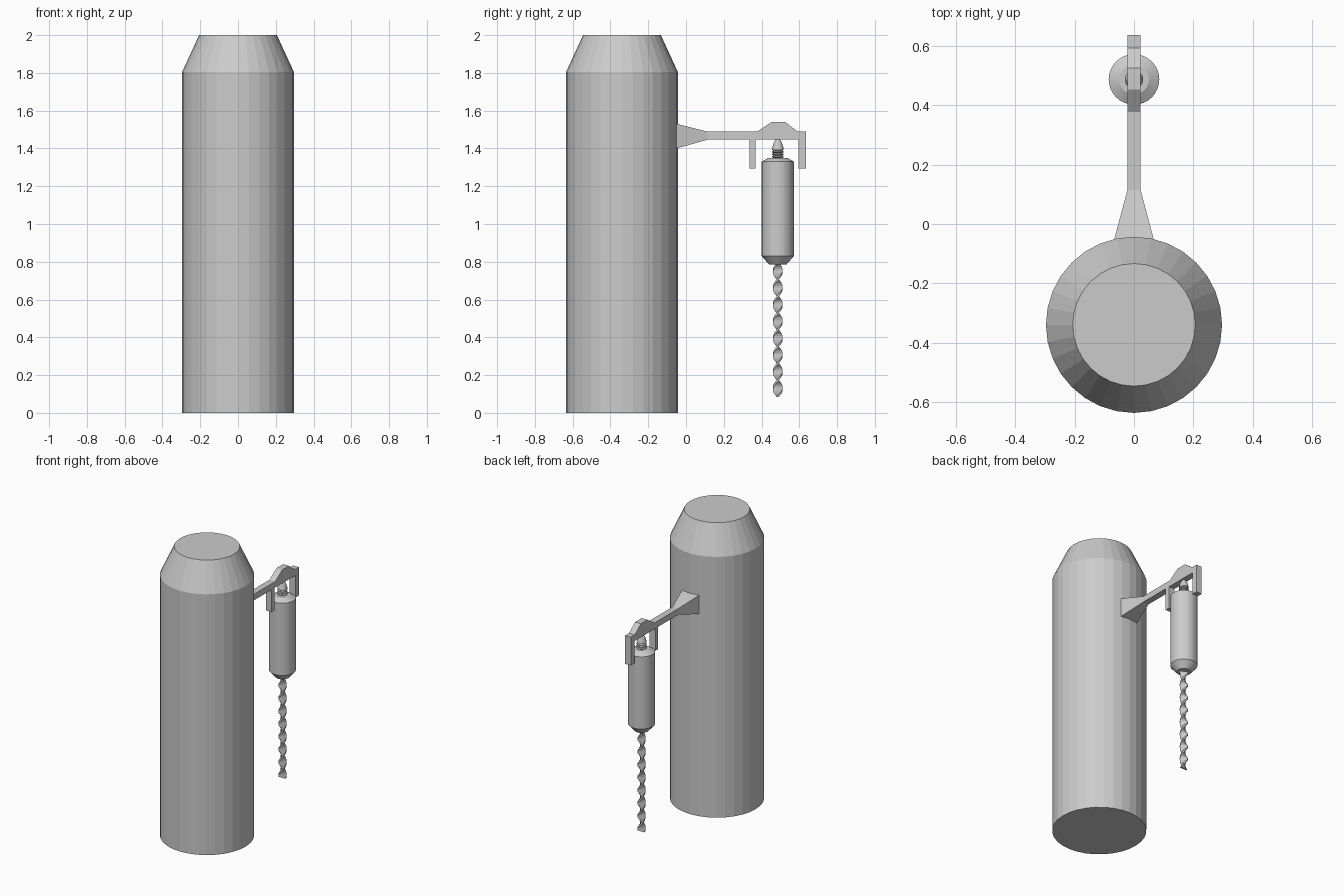
import bpy, bmesh, math

if "Cube" in bpy.data.objects:
    bpy.data.objects.remove(bpy.data.objects["Cube"])

grey = bpy.data.materials.new("plain_grey")
grey.diffuse_color = (0.6, 0.6, 0.6, 1)
grey.use_nodes = True
grey.node_tree.nodes["Principled BSDF"].inputs["Base Color"].default_value = grey.diffuse_color


def finish(name, verts, faces):
    mesh = bpy.data.meshes.new(name)
    mesh.from_pydata(verts, [], faces)
    bm = bmesh.new()
    bm.from_mesh(mesh)
    bmesh.ops.recalc_face_normals(bm, faces=bm.faces)
    bm.to_mesh(mesh)
    bm.free()
    mesh.materials.append(grey)
    ob = bpy.data.objects.new(name, mesh)
    bpy.context.collection.objects.link(ob)
    return ob


def loft(name, rings):
    """Skin a list of equal-length vertex rings and cap both ends."""
    n = len(rings[0])
    verts = [v for r in rings for v in r]
    faces = [(i * n + j, i * n + (j + 1) % n, (i + 1) * n + (j + 1) % n, (i + 1) * n + j)
             for i in range(len(rings) - 1) for j in range(n)]
    faces += [tuple(range(n)), tuple(range(len(verts) - n, len(verts)))]
    return finish(name, verts, faces)


def lathe(name, y, profile, sides):
    """Revolve (radius, height) pairs around a vertical axis at y."""
    ang = [2 * math.pi * k / sides for k in range(sides)]
    return loft(name, [[(r * math.cos(a), y + r * math.sin(a), z) for a in ang]
                       for r, z in profile])


def section(y, w, z0, z1):
    return [(-w, y, z0), (w, y, z0), (w, y, z1), (-w, y, z1)]


# Main body with tapered top
lathe("body", -0.339, [(0.296, 0), (0.296, 1.805), (0.206, 2.0)], 32)

# Flared root of the arm
loft("arm_root", [section(-0.05, 0.066, 1.40, 1.53), section(0.115, 0.022, 1.447, 1.489)])

# Arm with hump and two downward prongs, one side profile pushed across x
side = [(0.115, 1.447), (0.335, 1.447), (0.335, 1.293), (0.367, 1.293), (0.367, 1.447),
        (0.596, 1.447), (0.596, 1.293), (0.635, 1.293), (0.635, 1.489), (0.592, 1.489),
        (0.525, 1.54), (0.452, 1.54), (0.376, 1.489), (0.115, 1.489)]
loft("arm_fork", [[(x, y, z) for y, z in side] for x in (-0.022, 0.022)])

# Hanging drill motor
AXIS = 0.486
lathe("motor", AXIS, [(0.046, 0.785), (0.085, 0.83), (0.085, 1.33), (0.05, 1.35)], 32)

# Threaded neck and rounded cap
neck = [(0.024, 1.34)]
for k in range(4):
    z = 1.35 + k * 0.013
    neck += [(0.024, z), (0.031, z + 0.004), (0.031, z + 0.008)]
neck += [(0.03, 1.403), (0.022, 1.43), (0.012, 1.447), (0.008, 1.449)]
lathe("neck", AXIS, neck, 16)

# Twisted drill bit: flat bar making four full turns
top, bottom, half_turns, steps = 0.795, 0.085, 8, 64
rings = []
for i in range(steps + 1):
    t = i / steps
    a = -math.pi * half_turns * t
    c, s = math.cos(a), math.sin(a)
    rings.append([(u * c - v * s, AXIS + u * s + v * c, top + (bottom - top) * t)
                  for u, v in ((-0.025, -0.006), (0.025, -0.006), (0.025, 0.006), (-0.025, 0.006))])
loft("drill_bit", rings)
